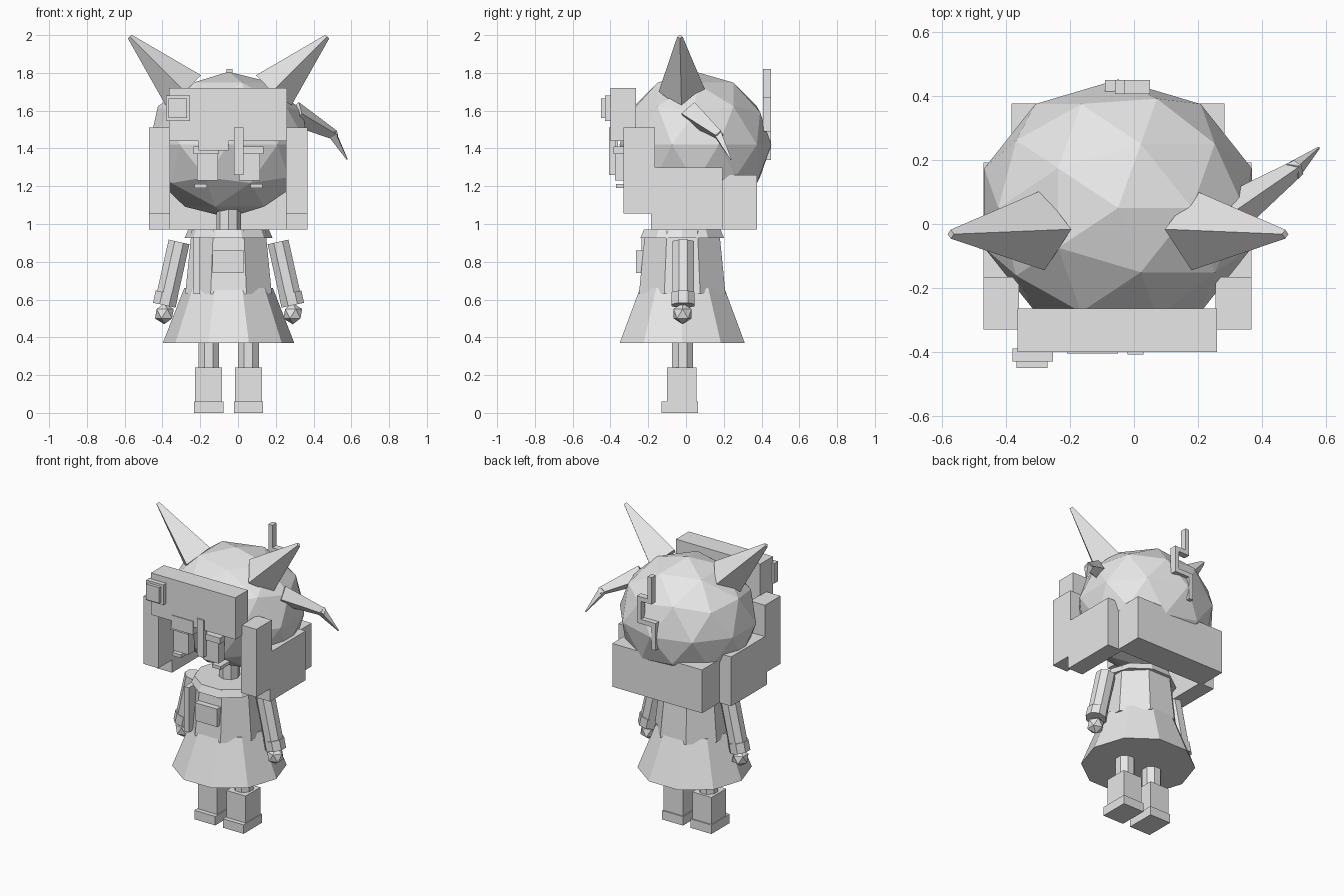
import bpy, bmesh, math
from mathutils import Vector, Matrix

if "Cube" in bpy.data.objects:
    bpy.data.objects.remove(bpy.data.objects["Cube"])

CX = -0.05  # symmetry plane of the figure
grey = bpy.data.materials.new("light_grey")
grey.diffuse_color = (0.8, 0.8, 0.8, 1)
grey.use_nodes = True
grey.node_tree.nodes["Principled BSDF"].inputs["Base Color"].default_value = grey.diffuse_color


def finish(name, bm):
    bmesh.ops.recalc_face_normals(bm, faces=bm.faces)
    me = bpy.data.meshes.new(name)
    bm.to_mesh(me)
    bm.free()
    me.materials.append(grey)
    ob = bpy.data.objects.new(name, me)
    bpy.context.collection.objects.link(ob)
    return ob


def box(name, x, y, z):
    """Box from (min, max) pairs."""
    bm = bmesh.new()
    size = [b - a for a, b in (x, y, z)]
    mid = [(a + b) / 2 for a, b in (x, y, z)]
    bmesh.ops.create_cube(bm, size=1, matrix=Matrix.Translation(mid) @ Matrix.Diagonal((*size, 1)))
    return finish(name, bm)


def pair(name, x, y, z):
    box("left_" + name, x, y, z)
    box("right_" + name, (2 * CX - x[1], 2 * CX - x[0]), y, z)


def rod(name, p, q, r1, r2, sides, turn=0.0):
    """Tapered prism between two points."""
    p, q = Vector(p), Vector(q)
    d = q - p
    rot = Matrix.Identity(4)
    if d.xy.length > 1e-4:
        # local x lies in the vertical plane of the axis
        side = Vector((0, 0, 1)).cross(d).normalized()
        ax = side.cross(d).normalized()
        rot = Matrix((ax, d.normalized().cross(ax), d.normalized())).transposed().to_4x4()
    bm = bmesh.new()
    bmesh.ops.create_cone(bm, cap_ends=True, segments=sides, radius1=r1, radius2=r2, depth=d.length,
                          matrix=Matrix.Translation((p + q) / 2) @ rot @ Matrix.Rotation(turn, 4, 'Z'))
    return finish(name, bm)


def ball(name, c, r, sub):
    bm = bmesh.new()
    bmesh.ops.create_icosphere(bm, subdivisions=sub, radius=1,
                               matrix=Matrix.Translation(c) @ Matrix.Diagonal((*r, 1)))
    return finish(name, bm)


def extrude_yz(name, x, pts):
    """Side profile in y and z, extruded along x."""
    bm = bmesh.new()
    f = bm.faces.new([bm.verts.new((x[0], y, z)) for y, z in pts])
    g = bmesh.ops.extrude_face_region(bm, geom=[f])["geom"]
    bmesh.ops.translate(bm, vec=(x[1] - x[0], 0, 0),
                        verts=[v for v in g if isinstance(v, bmesh.types.BMVert)])
    return finish(name, bm)


# Head and neck
ball("head", (CX, 0.05, 1.42), (0.44, 0.402, 0.386), 2)
rod("neck", (CX, -0.02, 0.93), (CX, -0.02, 1.08), 0.065, 0.065, 8)

# Visor with round badge and nose strap
box("visor", (-0.365, 0.26), (-0.40, -0.265), (1.44, 1.72))
box("badge", (-0.38, -0.253), (-0.43, -0.39), (1.545, 1.68))
box("badge_button", (-0.367, -0.27), (-0.45, -0.42), (1.56, 1.665))
box("nose_strap", (-0.02, 0.03), (-0.408, -0.37), (1.26, 1.51))

# Face plates
box("brow_plate", (-0.21, -0.05), (-0.405, -0.36), (1.39, 1.48))
pair("eye", (-0.217, -0.106), (-0.375, -0.31), (1.23, 1.40))
pair("eyelid", (-0.235, -0.10), (-0.385, -0.33), (1.37, 1.41))
pair("cheek_mark", (-0.23, -0.165), (-0.37, -0.27), (1.19, 1.212))

# Collar: stepped side panels and back block
side = [(-0.33, 1.055), (-0.185, 1.055), (-0.185, 0.97), (0.193, 0.97),
        (0.193, 1.30), (-0.165, 1.30), (-0.165, 1.51), (-0.33, 1.51)]
extrude_yz("left_collar_panel", (-0.47, -0.36), side)
extrude_yz("right_collar_panel", (0.255, 0.367), side)
box("back_collar", (-0.383, 0.283), (0.185, 0.377), (0.97, 1.26))

# Ears
for nm, s in (("left", -1), ("right", 1)):
    rod(nm + "_ear", (CX + s * 0.235, -0.02, 1.70), (CX + s * 0.523, -0.032, 1.992),
        0.125, 0.014, 4)

# Bent side horn
rod("horn_base", (0.30, 0.03, 1.585), (0.515, 0.178, 1.47), 0.066, 0.026, 4)
rod("horn_tip", (0.495, 0.165, 1.485), (0.578, 0.238, 1.342), 0.03, 0.004, 4)

# Zigzag hair clip at the back
for i, (x, z) in enumerate([((-0.06, -0.03), (1.64, 1.82)), ((-0.03, 0.05), (1.64, 1.67)),
                            ((0.02, 0.05), (1.49, 1.64)), ((-0.09, 0.02), (1.49, 1.52)),
                            ((-0.09, -0.06), (1.34, 1.49))]):
    box("hair_clip_%d" % (i + 1), x, (0.407, 0.45), z)

# Coat and skirt
rod("torso", (CX, -0.02, 0.63), (CX, -0.02, 0.965), 0.248, 0.212, 8, math.pi / 8)
rod("skirt", (CX, -0.02, 0.37), (CX, -0.02, 0.66), 0.348, 0.235, 10, math.pi / 2)
rod("neckline", (CX, -0.02, 0.925), (CX, -0.02, 0.972), 0.233, 0.213, 10, math.pi / 2)
box("pocket", (-0.135, 0.03), (-0.265, -0.20), (0.74, 0.86))
box("coat_strip", (-0.235, -0.20), (-0.235, -0.13), (0.63, 0.93))

# Arms, legs and boots
for nm, s in (("left", -1), ("right", 1)):
    rod(nm + "_arm", (CX + s * 0.262, -0.015, 0.905), (CX + s * 0.337, -0.015, 0.57),
        0.061, 0.061, 8, math.pi / 8)
    rod(nm + "_cuff", (CX + s * 0.326, -0.015, 0.635), (CX + s * 0.340, -0.015, 0.57),
        0.066, 0.066, 8, math.pi / 8)
    ball(nm + "_hand", (CX + s * 0.34, -0.018, 0.525), (0.056, 0.056, 0.056), 1)
    rod(nm + "_leg", (CX + s * 0.105, -0.018, 0.2), (CX + s * 0.105, -0.018, 0.42),
        0.06, 0.06, 8, math.pi / 8)
pair("boot", (-0.227, -0.085), (-0.10, 0.055), (0.0, 0.24))
pair("sole", (-0.233, -0.078), (-0.13, 0.063), (0.0, 0.06))
